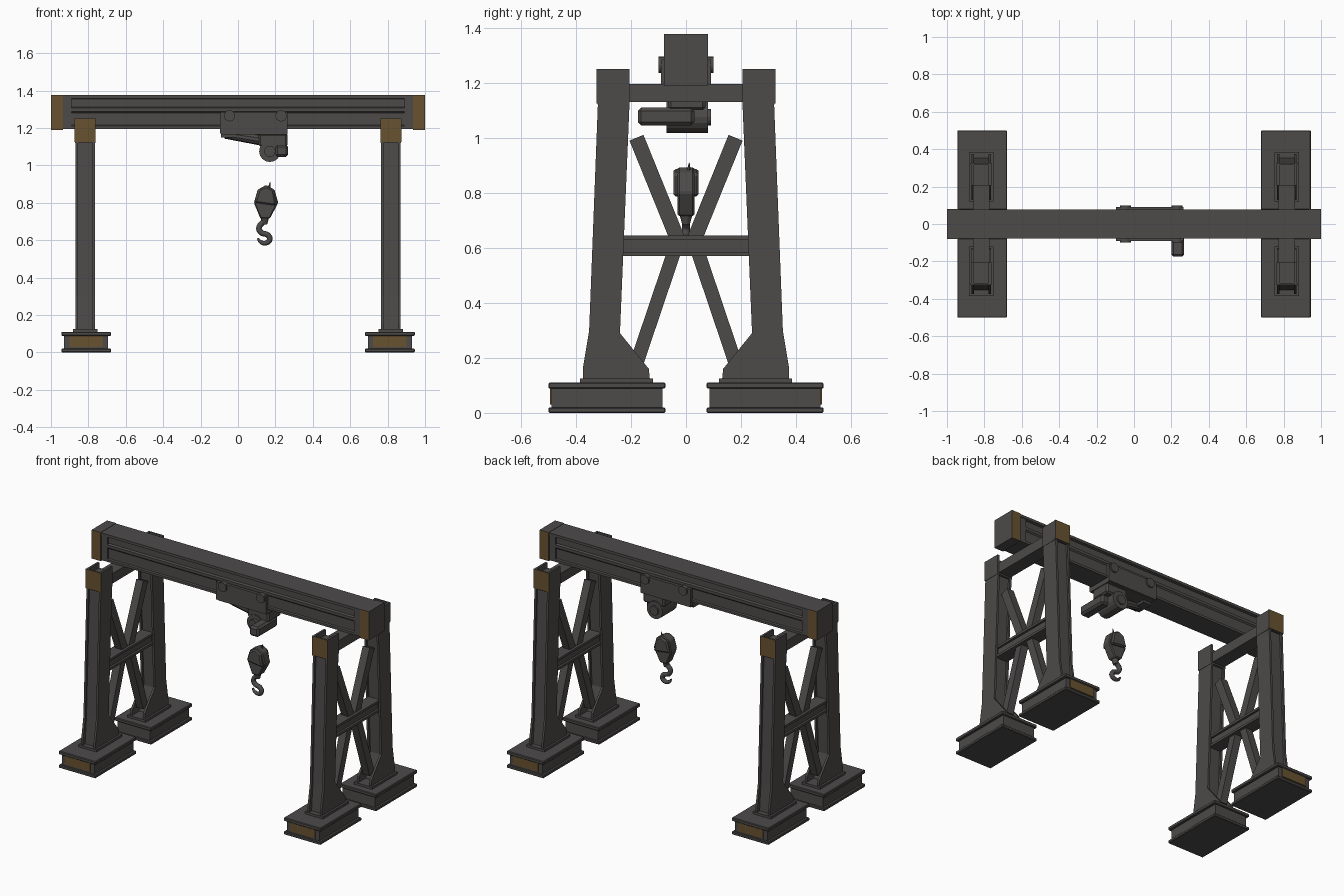
import bpy, bmesh, math
from mathutils import Vector

cube = bpy.data.objects.get("Cube")
if cube:
    bpy.data.objects.remove(cube, do_unlink=True)


def material(name, rgb):
    m = bpy.data.materials.new(name)
    m.use_nodes = True
    m.diffuse_color = (*rgb, 1)
    m.node_tree.nodes["Principled BSDF"].inputs["Base Color"].default_value = (*rgb, 1)
    return m


STEEL = material("dark steel", (0.075, 0.07, 0.068))
OCHRE = material("ochre paint", (0.14, 0.085, 0.03))


def finish(name, bm, mats=(STEEL,), bevel=0):
    bmesh.ops.recalc_face_normals(bm, faces=bm.faces)
    me = bpy.data.meshes.new(name)
    bm.to_mesh(me)
    bm.free()
    ob = bpy.data.objects.new(name, me)
    bpy.context.collection.objects.link(ob)
    for m in mats:
        me.materials.append(m)
    if bevel:
        mod = ob.modifiers.new("bevel", 'BEVEL')
        mod.width = bevel
        mod.segments = 1
    return ob


def prism(name, pts, axis, a, b, **kw):
    """Extrude a 2D outline from a to b along the axis (x: y,z / y: x,z / z: x,y)."""
    bm = bmesh.new()

    def place(p, d):
        return {"x": (d, *p), "y": (p[0], d, p[1]), "z": (*p, d)}[axis]
    ends = [[bm.verts.new(place(p, d)) for p in pts] for d in (a, b)]
    for ring in ends:
        bm.faces.new(ring)
    n = len(pts)
    for i in range(n):
        j = (i + 1) % n
        bm.faces.new((ends[0][i], ends[0][j], ends[1][j], ends[1][i]))
    return finish(name, bm, **kw)


def box(name, x, y, z, **kw):
    return prism(name, [(x[0], y[0]), (x[1], y[0]), (x[1], y[1]), (x[0], y[1])],
                 "z", z[0], z[1], **kw)


def cylinder(name, p, q, r1, r2=None, sides=16):
    p, q = Vector(p), Vector(q)
    bm = bmesh.new()
    bmesh.ops.create_cone(bm, cap_ends=True, segments=sides, radius1=r1,
                          radius2=r1 if r2 is None else r2, depth=(q - p).length)
    bm.transform((q - p).to_track_quat('Z', 'Y').to_matrix().to_4x4())
    bmesh.ops.translate(bm, verts=bm.verts, vec=(p + q) / 2)
    return finish(name, bm)


def strut(name, p, q, width, x, half):
    """Flat bar between two (y, z) points."""
    p, q = Vector(p), Vector(q)
    d = (q - p).normalized()
    side = Vector((-d.y, d.x)) * width / 2
    prism(name, [tuple(v) for v in (p + side, q + side, q - side, p - side)],
          "x", x - half, x + half)


def paint_sides(ob, sign=0):
    """Ochre on faces turned to front or back."""
    for f in ob.data.polygons:
        if abs(f.normal.y) > 0.9 and f.normal.y * sign >= 0:
            f.material_index = 1


# Main beam: grooved section with closed end blocks
half = [(0.078, 1.375), (0.078, 1.358), (0.062, 1.354), (0.062, 1.312), (0.074, 1.306),
        (0.074, 1.288), (0.066, 1.28), (0.066, 1.215), (0.074, 1.21), (0.074, 1.195)]
prism("main_beam", half + [(-y, z) for y, z in reversed(half)], "x", -0.94, 0.94)
for s, side in ((1, "left"), (-1, "right")):
    x = sorted((s * 0.935, s))
    paint_sides(box(f"beam_end_{side}", x, (-0.08, 0.08), (1.19, 1.377),
                    mats=(STEEL, OCHRE)))
    x = sorted((s * 0.89, s * 0.94))
    box(f"beam_end_rib_{side}", x, (-0.074, 0.074), (1.2, 1.37))

# Outline of a leg side plate with its foot gusset
plate = [(0.375, 0.11), (0.375, 0.16), (0.352, 0.3), (0.32, 1.13), (0.205, 1.13),
         (0.24, 0.29), (0.135, 0.16), (0.13, 0.11)]
core = [(0.355, 0.11), (0.34, 0.3), (0.308, 1.13), (0.217, 1.13), (0.252, 0.28), (0.2, 0.11)]

for sx, side in ((1, "left"), (-1, "right")):
    c = sx * 0.817
    for sy, end in ((-1, "front"), (1, "back")):
        tag = f"{end}_{side}"

        def ys(a, b):
            return sorted((sy * a, sy * b))

        def flip(pts):
            return [(sy * y, z) for y, z in pts]

        # Foot: two flanges around a recessed block, with painted end panel
        f = sx * 0.812
        for name, z in (("bottom", (0, 0.02)), ("top", (0.088, 0.11))):
            box(f"foot_{name}_flange_{tag}", (f - 0.133, f + 0.133), ys(0.075, 0.5), z,
                bevel=0.004)
        box(f"foot_block_{tag}", (f - 0.117, f + 0.117), ys(0.085, 0.488), (0.015, 0.095))
        box(f"foot_panel_{tag}", (f - 0.09, f + 0.09), ys(0.48, 0.494), (0.03, 0.1),
            mats=(OCHRE,))
        # Leg: side plates around a recessed core
        for k, px in enumerate((-0.052, 0.038)):
            prism(f"leg_plate_{k + 1}_{tag}", flip(plate), "x", c + px, c + px + 0.014)
        prism(f"leg_core_{tag}", flip(core), "x", c - 0.04, c + 0.04)
        box(f"leg_shoe_{tag}", (c - 0.065, c + 0.065), ys(0.12, 0.385), (0.105, 0.125))
        # Leg head: painted outside, open tray on top
        box(f"leg_head_{tag}", (c - 0.054, c + 0.054), ys(0.205, 0.318), (1.12, 1.215))
        for k, px in enumerate((-0.054, 0.04)):
            box(f"leg_head_ear_{k + 1}_{tag}", (c + px, c + px + 0.014), ys(0.205, 0.322),
                (1.12, 1.25))
        paint_sides(box(f"leg_head_face_{tag}", (c - 0.056, c + 0.056), ys(0.315, 0.325),
                        (1.125, 1.25), mats=(STEEL, OCHRE)), sy)
        # Diagonal braces
        strut(f"upper_brace_{tag}", (sy * 0.18, 1.0), (sy * 0.03, 0.63), 0.055, c, 0.025)
        strut(f"lower_brace_{tag}", (sy * 0.045, 0.58), (sy * 0.18, 0.18), 0.05, c, 0.025)

    # Cross members between the two legs
    box(f"top_tie_{side}", (c - 0.045, c + 0.045), (-0.21, 0.21), (1.13, 1.195))
    box(f"middle_tie_web_{side}", (c - 0.028, c + 0.028), (-0.235, 0.235), (0.575, 0.64))
    for name, z in (("lower", (0.57, 0.585)), ("upper", (0.63, 0.645))):
        box(f"middle_tie_{name}_flange_{side}", (c - 0.042, c + 0.042), (-0.235, 0.235), z)

# Trolley straddling the beam
for s, end in ((-1, "front"), (1, "back")):
    box(f"trolley_cheek_{end}", (-0.095, 0.265), sorted((s * 0.07, s * 0.09)), (1.17, 1.285))
    for k, x in enumerate((-0.045, 0.23)):
        cylinder(f"trolley_wheel_{k + 1}_{end}", (x, s * 0.07, 1.265), (x, s * 0.1, 1.265), 0.03)
box("trolley_base", (-0.09, 0.265), (-0.085, 0.085), (1.165, 1.2))
box("hoist_neck", (0.11, 0.265), (-0.065, 0.07), (1.1, 1.17), bevel=0.01)
cylinder("cable_drum", (0.17, -0.07, 1.075), (0.17, 0.08, 1.075), 0.057)
cylinder("drum_hub", (0.17, -0.09, 1.075), (0.17, 0.09, 1.075), 0.03)
box("hoist_motor", (0.2, 0.268), (-0.175, 0.03), (1.045, 1.11), bevel=0.012)
cylinder("hoist_arm", (-0.07, -0.03, 1.165), (0.13, -0.03, 1.135), 0.022, 0.03, sides=10)
box("hoist_arm_bracket", (-0.09, -0.03), (-0.06, 0.05), (1.15, 1.175))

# Hook block: thick upper housing, tapering cheeks
shield = [(0.15, 0.895), (0.105, 0.87), (0.085, 0.8), (0.12, 0.715), (0.17, 0.715),
          (0.215, 0.8), (0.195, 0.87)]
prism("hook_block_core", shield, "y", -0.03, 0.03, bevel=0.006)
upper = [(0.15, 0.89), (0.11, 0.868), (0.09, 0.8), (0.205, 0.785), (0.19, 0.868)]
prism("hook_block_housing", upper, "y", -0.045, 0.045, bevel=0.008)
cylinder("cable_stub", (0.165, 0.01, 0.88), (0.172, 0.012, 0.91), 0.008, 0.001, sides=6)
cylinder("hook_swivel", (0.143, 0, 0.73), (0.143, 0, 0.685), 0.026, 0.014, sides=10)

# Hook: tapered bent rod
curve = bpy.data.curves.new("hook", 'CURVE')
curve.dimensions = '3D'
curve.bevel_depth = 0.015
curve.bevel_resolution = 2
curve.resolution_u = 6
curve.use_fill_caps = True
path = [(0.137, 0.7, 1), (0.112, 0.665, 1), (0.125, 0.64, 1), (0.158, 0.628, 1),
        (0.17, 0.605, 1), (0.15, 0.585, 0.9), (0.122, 0.59, 0.7), (0.105, 0.61, 0.35)]
spline = curve.splines.new('BEZIER')
spline.bezier_points.add(len(path) - 1)
for bp, (x, z, r) in zip(spline.bezier_points, path):
    bp.co = (x, 0, z)
    bp.radius = r
    bp.handle_left_type = bp.handle_right_type = 'AUTO'
curve.materials.append(STEEL)
bpy.context.collection.objects.link(bpy.data.objects.new("hook", curve))
